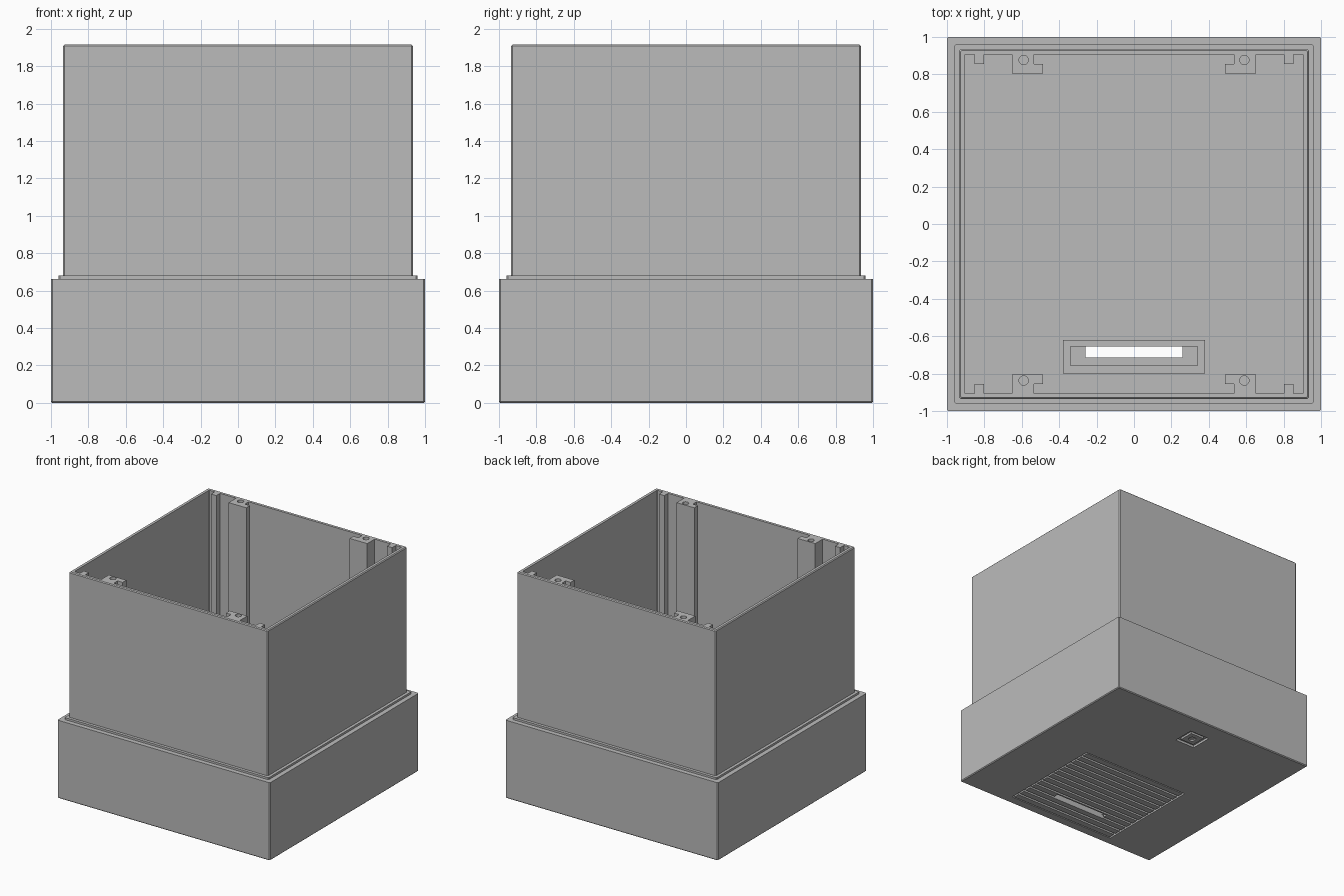
import bpy
import bmesh
from mathutils import Matrix, Vector

cube = bpy.data.objects.get("Cube")
if cube:
    bpy.data.objects.remove(cube, do_unlink=True)

grey = bpy.data.materials.new("plain_grey")
grey.use_nodes = True
GREY = (0.5, 0.5, 0.5, 1)
grey.diffuse_color = GREY
grey.node_tree.nodes["Principled BSDF"].inputs["Base Color"].default_value = GREY

FLOOR, STEP, TOP, INNER = 0.05, 0.68, 1.915, 0.905


def finish(bm, name):
    bmesh.ops.recalc_face_normals(bm, faces=bm.faces[:])
    mesh = bpy.data.meshes.new(name)
    bm.to_mesh(mesh)
    bm.free()
    mesh.materials.append(grey)
    obj = bpy.data.objects.new(name, mesh)
    bpy.context.collection.objects.link(obj)
    return obj


def add_box(bm, x0, x1, y0, y1, z0, z1):
    size = Vector((x1 - x0, y1 - y0, z1 - z0))
    centre = Vector((x0 + x1, y0 + y1, z0 + z1)) / 2
    bmesh.ops.create_cube(bm, size=1, matrix=Matrix.Translation(centre) @ Matrix.Diagonal(size.to_4d()))


def box(name, *limits):
    bm = bmesh.new()
    add_box(bm, *limits)
    return finish(bm, name)


def cylinder(name, x, y, z0, z1, radius):
    bm = bmesh.new()
    bmesh.ops.create_cone(bm, cap_ends=True, segments=24, radius1=radius, radius2=radius,
                          depth=z1 - z0, matrix=Matrix.Translation((x, y, (z0 + z1) / 2)))
    return finish(bm, name)


def cut(obj, *cutters):
    bpy.context.view_layer.objects.active = obj
    for cutter in cutters:
        cutter.hide_render = True
        mod = obj.modifiers.new("cut", "BOOLEAN")
        mod.operation = "DIFFERENCE"
        mod.solver = "EXACT"
        mod.object = cutter
        bpy.ops.object.modifier_apply(modifier=mod.name)
        bpy.data.objects.remove(cutter, do_unlink=True)


def square_loft(name, profile, closed):
    """Sweep (half width, height) points round a square with clipped corners."""
    bm = bmesh.new()
    rings = []
    for h, z in profile:
        k = h - (0.007 if h > INNER else 0.001)
        pts = [(h, -k), (h, k), (k, h), (-k, h), (-h, k), (-h, -k), (-k, -h), (k, -h)]
        rings.append([bm.verts.new((x, y, z)) for x, y in pts])
    pairs = list(zip(rings, rings[1:]))
    if closed:
        pairs.append((rings[-1], rings[0]))
    else:
        bm.faces.new(rings[0])
        bm.faces.new(rings[-1])
    for a, b in pairs:
        for i in range(8):
            j = (i + 1) % 8
            bm.faces.new((a[i], a[j], b[j], b[i]))
    return finish(bm, name)


# Wide lower tray with its raised lip, and the open upper sleeve
tray = square_loft("lower_tray", [(0.993, 0), (1, 0.007), (1, 0.663), (0.96, 0.663),
                                  (0.96, STEP), (INNER, STEP), (INNER, FLOOR)], False)
square_loft("upper_sleeve", [(0.935, STEP), (0.935, TOP - 0.007), (0.928, TOP),
                             (INNER, TOP), (INNER, STEP)], True)

# Openings in the underside
slot = (-0.26, 0.26, -0.715, -0.655)
VX, VY0, VY1 = 0.52, -0.92, 0.02
cut(tray,
    box("vent_cutter", -VX, VX, VY0, VY1, -0.1, 0.03),
    box("slot_cutter", *slot, -0.1, 0.2),
    box("socket_cutter", -0.095, 0.095, 0.64, 0.83, -0.1, 0.02))

# Slatted vent panel set into the underside
bm = bmesh.new()
count = 13
pitch = (VY1 - VY0) / count
for i in range(count):
    y = VY0 + i * pitch + 0.01
    add_box(bm, -VX + 0.015, VX - 0.015, y, y + pitch - 0.02, 0, 0.03)
slats = finish(bm, "vent_slats")
cut(slats, box("slot_cutter", *slot, -0.1, 0.2))

# Square socket with a round recess
socket = box("socket_plate", -0.065, 0.065, 0.67, 0.80, 0.003, 0.02)
cut(socket, cylinder("socket_cutter", 0, 0.735, -0.1, 0.015, 0.03))

# Stepped frame around the slot, inside on the floor
frame = box("slot_frame", -0.38, 0.38, -0.80, -0.62, FLOOR, 0.13)
cut(frame,
    box("pocket_cutter", -0.34, 0.34, -0.757, -0.655, 0.08, 0.3),
    box("slot_cutter", *slot, 0, 0.3))

# Hooked screw posts and guide ribs on the front and back walls
for side, y_name, hole_y in ((1, "back", 0.877), (-1, "front", 0.837)):
    for hand, x_name in ((1, "left"), (-1, "right")):
        def span(a, b, s):
            return sorted((a * s, b * s))

        label = f"{y_name}_{x_name}"
        post = box(f"{label}_screw_post", *span(0.534, 0.652, hand),
                   *span(0.805, INNER, side), FLOOR, TOP)
        cut(post, cylinder("hole_cutter", hand * 0.59, side * hole_y, 1.7, 2.1, 0.025))
        box(f"{label}_post_hook", *span(0.486, 0.534, hand),
            *span(0.805, 0.855, side), FLOOR, TOP)
        box(f"{label}_guide_rib", *span(0.803, 0.852, hand),
            *span(0.855, INNER, side), FLOOR, TOP)
